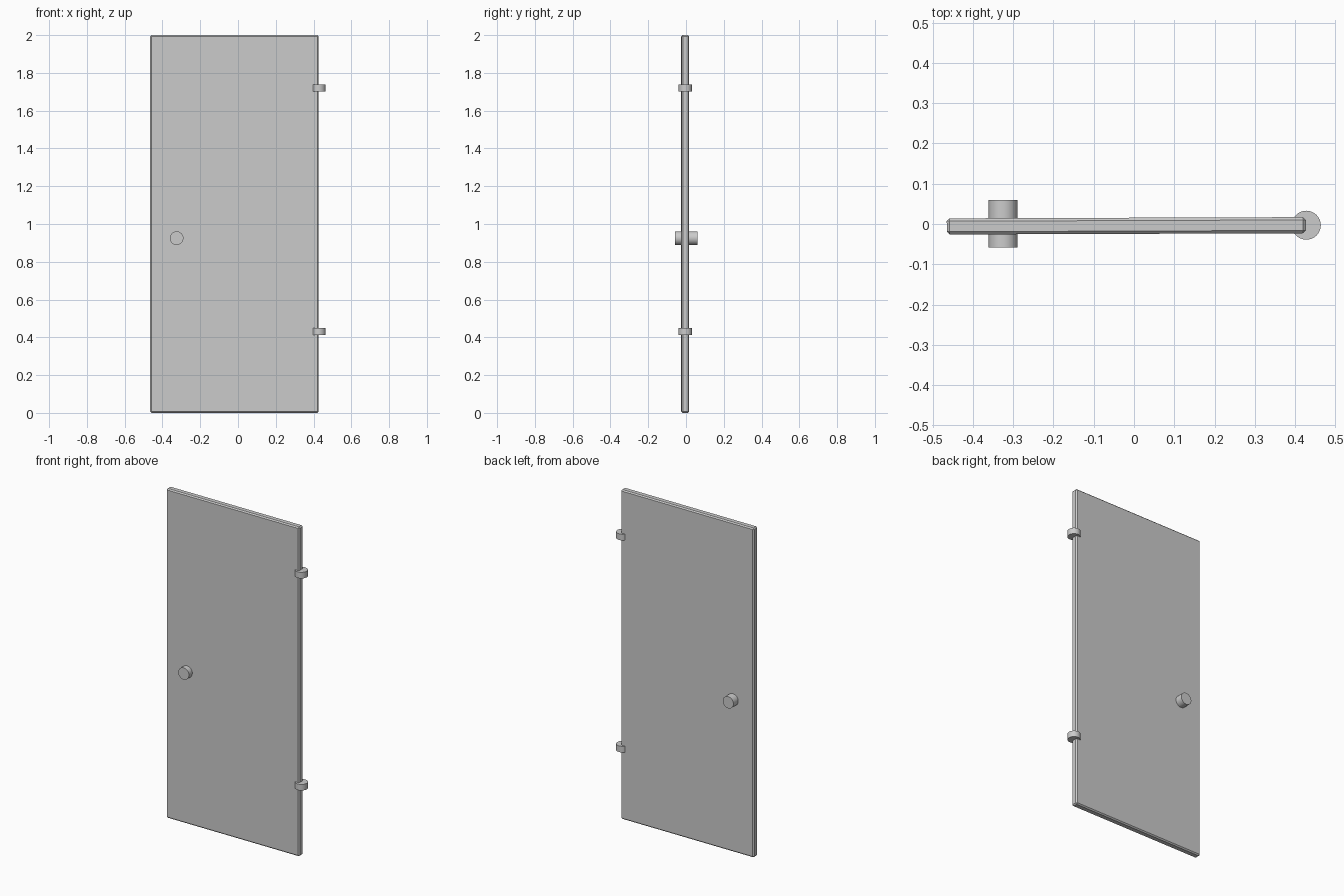
import bpy
from math import radians

if "Cube" in bpy.data.objects:
    bpy.data.objects.remove(bpy.data.objects["Cube"])


def cylinder(name, location, radius, depth, rotation=(0, 0, 0)):
    bpy.ops.mesh.primitive_cylinder_add(vertices=32, radius=radius, depth=depth,
                                        location=location, rotation=rotation)
    obj = bpy.context.object
    obj.name = name
    bpy.ops.object.shade_smooth_by_angle(angle=radians(30))
    return obj


# Door slab with chamfered edges, very slightly ajar
bpy.ops.mesh.primitive_cube_add(size=1, location=(-0.019, -0.0045, 1.0),
                                rotation=(0, 0, radians(0.2)))
panel = bpy.context.object
panel.name = "door_panel"
panel.scale = (0.892, 0.04, 2.0)
bpy.ops.object.transform_apply(location=False, rotation=False, scale=True)
chamfer = panel.modifiers.new("chamfer", 'BEVEL')
chamfer.width = 0.007
chamfer.segments = 1

# Round knob passing through both sides of the door
cylinder("door_knob", (-0.325, 0.001, 0.925), 0.036, 0.118, (radians(90), 0, 0))

# Pair of hinge barrels on the right edge
for name, z in (("lower_hinge", 0.431), ("upper_hinge", 1.719)):
    cylinder(name, (0.428, -0.003, z), 0.036, 0.037)
